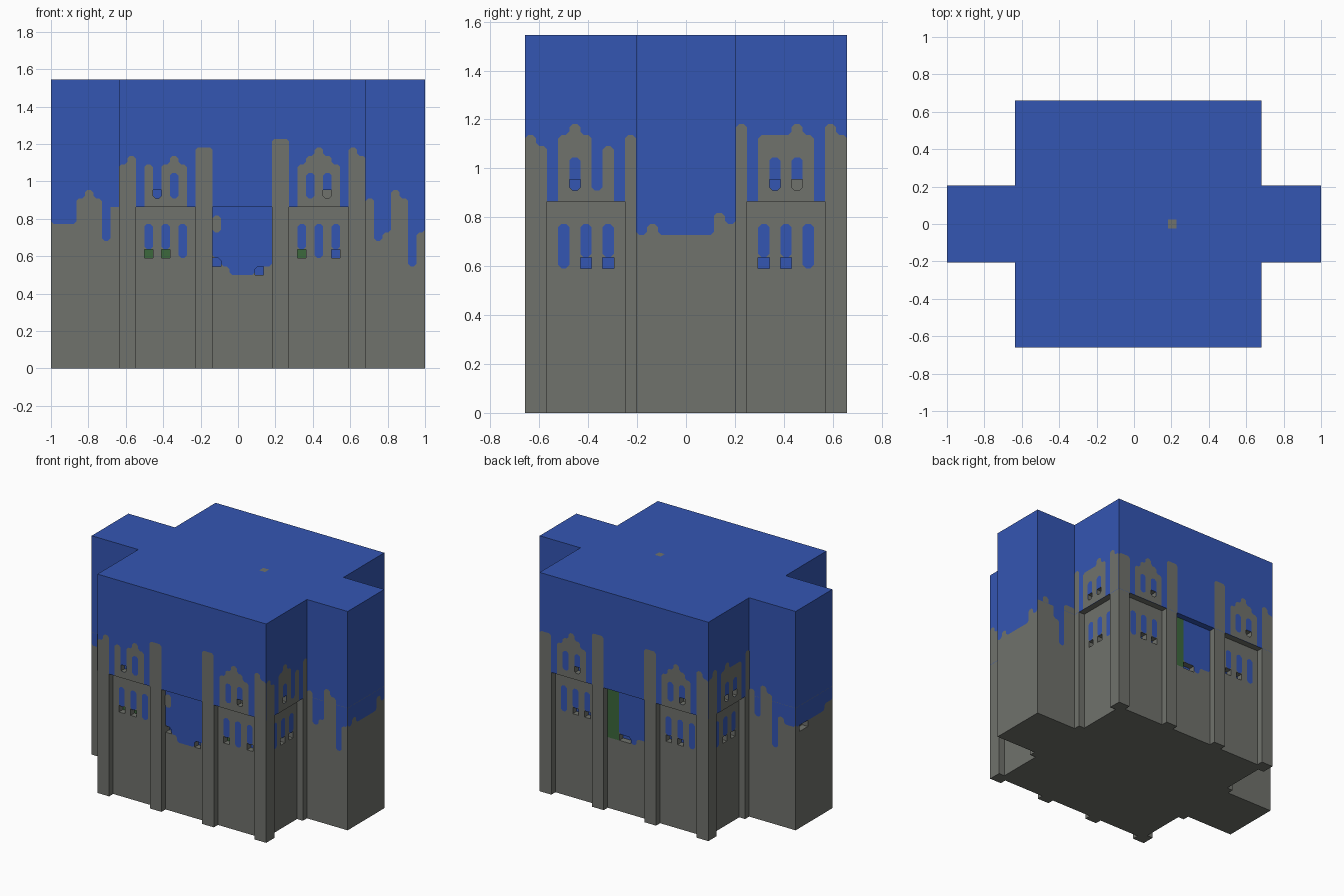
import bpy
import bmesh
from mathutils import Vector, Matrix

cube = bpy.data.objects.get("Cube")
if cube:
    bpy.data.objects.remove(cube, do_unlink=True)

# Everything is laid out on a block grid, then scaled to the final size
WIDTH, DEPTH, LEDGE, TOP = 44, 29, 19, 34
TO_WORLD = Matrix.Scale(2 / WIDTH, 4) @ Matrix.Translation((-WIDTH / 2, -DEPTH / 2, 0))


def make_material(name, colour):
    mat = bpy.data.materials.new(name)
    mat.use_nodes = True
    mat.diffuse_color = (*colour, 1)
    mat.node_tree.nodes["Principled BSDF"].inputs["Base Color"].default_value = (*colour, 1)
    return mat


STONE = make_material("stone grey", (0.162, 0.168, 0.150))
SKY = make_material("sky blue", (0.034, 0.092, 0.45))
MOSS = make_material("moss green", (0.045, 0.14, 0.045))


def finish(bm, name, *mats):
    mesh = bpy.data.meshes.new(name)
    bm.to_mesh(mesh)
    bm.free()
    for mat in mats:
        mesh.materials.append(mat)
    obj = bpy.data.objects.new(name, mesh)
    bpy.context.scene.collection.objects.link(obj)
    return obj


class Wall:
    """A flat wall: u runs along x or y, v is up, d goes inwards."""

    def __init__(self, name, along, plane, out):
        self.name, self.along, self.plane, self.out = name, along, plane, out

    def point(self, u, v, d=0):
        w = self.plane - self.out * d
        return Vector((u, w, v) if self.along == "x" else (w, u, v))

    def normal(self):
        return self.point(0, 0, -1) - self.point(0, 0, 0)

    def sheet(self, name, mat, loops, d=0):
        """Thin painted plate with optional openings."""
        bm = bmesh.new()
        for loop in loops:
            vs = [bm.verts.new(self.point(u, v, d - 0.05)) for u, v in loop]
            for a, b in zip(vs, vs[1:] + vs[:1]):
                bm.edges.new((a, b))
        bmesh.ops.triangle_fill(bm, use_beauty=True, use_dissolve=False, edges=bm.edges[:])
        bm.normal_update()
        for f in bm.faces:
            if f.normal.dot(self.normal()) < 0:
                f.normal_flip()
        bm.transform(TO_WORLD)
        return finish(bm, f"{self.name}_{name}", mat)

    def cut_box(self, bm, u0, u1, v0, v1, d0, d1):
        a, b = self.point(u0, v0, d0), self.point(u1, v1, d1)
        size = [abs(q - p) for p, q in zip(a, b)]
        bmesh.ops.create_cube(bm, matrix=Matrix.Translation((a + b) / 2) @ Matrix.Diagonal((*size, 1)))


def chamfer(points, r=0.3):
    """Clip the corners, except those on the ledge line."""
    pts = [Vector(p) for i, p in enumerate(points) if p != points[i - 1]]
    out = []
    for i, p in enumerate(pts):
        a, b = pts[i - 1] - p, pts[(i + 1) % len(pts)] - p
        if p.y == LEDGE:
            out.append(p)
        elif abs(a.x * b.y - a.y * b.x) > 0.001:
            out += [p + a.normalized() * r, p + b.normalized() * r]
    return out


def rect(u, v0, v1, width=1):
    return chamfer([(u, v0), (u + width, v0), (u + width, v1), (u, v1)])


def skyline(wall, start, heights, windows=(), d=0):
    """Stone rising above the ledge and sky dipping below it."""
    i = 0
    while i < len(heights):
        above, j = heights[i] > LEDGE, i
        while j < len(heights) and heights[j] != LEDGE and (heights[j] > LEDGE) == above:
            j += 1
        if j == i:
            i += 1
            continue
        outline = [(start + i, LEDGE)]
        for k in range(i, j):
            outline += [(start + k, heights[k]), (start + k + 1, heights[k])]
        outline.append((start + j, LEDGE))
        holes = [rect(u, 20, 23) for u in windows if start + i <= u < start + j and above]
        wall.sheet("ruin" if above else "sky_gap", STONE if above else SKY, [chamfer(outline)] + holes, d)
        i = j


front, back = Wall("front", "x", 0, -1), Wall("back", "x", DEPTH, 1)
left, right = Wall("left", "y", 37, 1), Wall("right", "y", 8, -1)
left_end, right_end = Wall("left_end", "y", WIDTH, 1), Wall("right_end", "y", 0, -1)
wing_front, wing_back = Wall("wing_front", "x", 10, -1), Wall("wing_back", "x", 19, 1)

# Niches: wall -> (column, row, depth of the wall face there, back colour)
side_niches = [(u, 13, 1, SKY) for u in (5, 7, 21, 23)] + [(4, 20, 0, SKY), (22, 20, 0, SKY), (24, 20, 0, STONE)]
niches = {
    front: [(11, 13, 1, MOSS), (13, 13, 1, MOSS), (29, 13, 1, MOSS), (33, 13, 1, SKY),
            (12, 20, 0, SKY), (32, 20, 0, STONE), (19, 12, 1, SKY), (24, 11, 1, SKY)],
    back: [(u, 13, 1, SKY) for u in (13, 15, 29, 31)]
    + [(30, 20, 0, SKY), (12, 20, 0, STONE), (22, 11, 1, SKY), (23, 11, 1, SKY)],
    left: side_niches,
    right: side_niches,
    right_end: [(16, 15, 0, STONE), (17, 15, 0, STONE)],
}

# Main body: cross-shaped prism with a ledge ring
plan = [(8, 0), (37, 0), (37, 10), (44, 10), (44, 19), (37, 19),
        (37, 29), (8, 29), (8, 19), (0, 19), (0, 10), (8, 10)]
bm = bmesh.new()
rings = [[bm.verts.new((x, y, z)) for x, y in plan] for z in (0, LEDGE, TOP)]
bm.faces.new(rings[0][::-1])
bm.faces.new(rings[-1])
for low, high in zip(rings, rings[1:]):
    for i in range(len(plan)):
        bm.faces.new((low[i - 1], low[i], high[i], high[i - 1]))
body = finish(bm, "main_body", STONE, SKY)

# Cutters: recessed bays between the pilasters, then the niches
bays = {front: (10, 19, 28), back: (10, 19, 28), left: (2, 20), right: (2, 20)}
recess, niche = bmesh.new(), bmesh.new()
for wall, starts in bays.items():
    for u in starts:
        wall.cut_box(recess, u, u + 7, -1, LEDGE, -1, 1)
for wall, cells in niches.items():
    for u, v, d, _ in cells:
        wall.cut_box(niche, u, u + 1, v, v + 1, d - 0.5, d + 1)
for cutter_bm in (recess, niche):
    cutter = finish(cutter_bm, "cutter")
    cutter.hide_render = True
    mod = body.modifiers.new("cut", "BOOLEAN")
    mod.operation, mod.solver, mod.object, mod.use_self = "DIFFERENCE", "EXACT", cutter, True
    mesh = bpy.data.meshes.new_from_object(body.evaluated_get(bpy.context.evaluated_depsgraph_get()))
    body.modifiers.clear()
    body.data = mesh
    bpy.data.objects.remove(cutter, do_unlink=True)

# Sky above the ledge and on the central bay ceilings, stone elsewhere
for f in body.data.polygons:
    c = f.center
    above = c.z > LEDGE + 0.1 and f.area > 1.5
    ceiling = f.normal.z < -0.5 and abs(c.z - LEDGE) < 0.1 and 19 < c.x < 26
    f.material_index = 1 if above or ceiling else 0
body.data.transform(TO_WORLD)

# Niche backs
for wall, cells in niches.items():
    for u, v, d, mat in cells:
        if mat != STONE:
            wall.sheet("niche_back", mat, [[(u, v), (u + 1, v), (u + 1, v + 1), (u, v + 1)]], d + 1)

# Lower windows, shortened where a niche sits at the sill
for wall, starts in bays.items():
    used = {(u, v) for u, v, _, _ in niches[wall]}
    for s in starts:
        if (wall.along, s) != ("x", 19):
            for u in (s + 1, s + 3, s + 5):
                wall.sheet("window", SKY, [rect(u, 14 if (u, 13) in used else 13, 17)], 1)

# Ruined skylines of the main walls
arch, gap = [24, 25, 26, 25, 24], [LEDGE]
skyline(front, 8, [24, 25] + gap + [24, 20, 24, 25, 24] + gap + [26] * 2 + gap * 7
        + [27] * 2 + gap + arch + gap + [26, 25], (14, 30, 32))
skyline(back, 8, [25, 26] + gap + arch + gap + [27] * 2 + gap * 7
        + [27] * 2 + gap + arch + gap + [25, 25], (12, 14, 30, 32))
for wall in (left, right):
    skyline(wall, 0, [25, 24] + gap + [25, 26, 25, 20, 24] + gap + [25], (4,))
    skyline(wall, 19, [26] + gap + [25, 25, 25, 26, 25] + gap + [26, 25], (22, 24))

# Skylines of the wings
skyline(left_end, 10, [16, 17] + [16] * 5 + [18, 17])
skyline(right_end, 10, [17, 17] + [16] * 7)
skyline(wing_front, 0, [17, 17, 17, 20, 21, 20, 15, 19])
skyline(wing_front, 37, [20, 15, 16, 21, 20, 12, 16])
skyline(wing_back, 0, [16, 16, 17, 12, 20, 21, 16, 20])
skyline(wing_back, 37, [20, 20, 13, 17, 19, 20, 19])

# Central bays: broken openings, a stone remnant and a mossy strip
skyline(front, 19, [13, 12, 11, 11, 11, 12, 12], d=1)
front.sheet("remnant", STONE, [rect(19, 16, 18)], 0.95)
skyline(back, 19, [12, 12, 11, 12, 12], d=1)
back.sheet("moss_strip", MOSS, [[(24, 11), (26, 11), (26, LEDGE), (24, LEDGE)]], 1)

# Small stone patch on the roof
bm = bmesh.new()
bmesh.ops.create_grid(bm, x_segments=1, y_segments=1, size=0.5,
                      matrix=Matrix.Translation((26.5, DEPTH / 2, TOP + 0.05)))
bm.transform(TO_WORLD)
finish(bm, "roof_patch", STONE)
